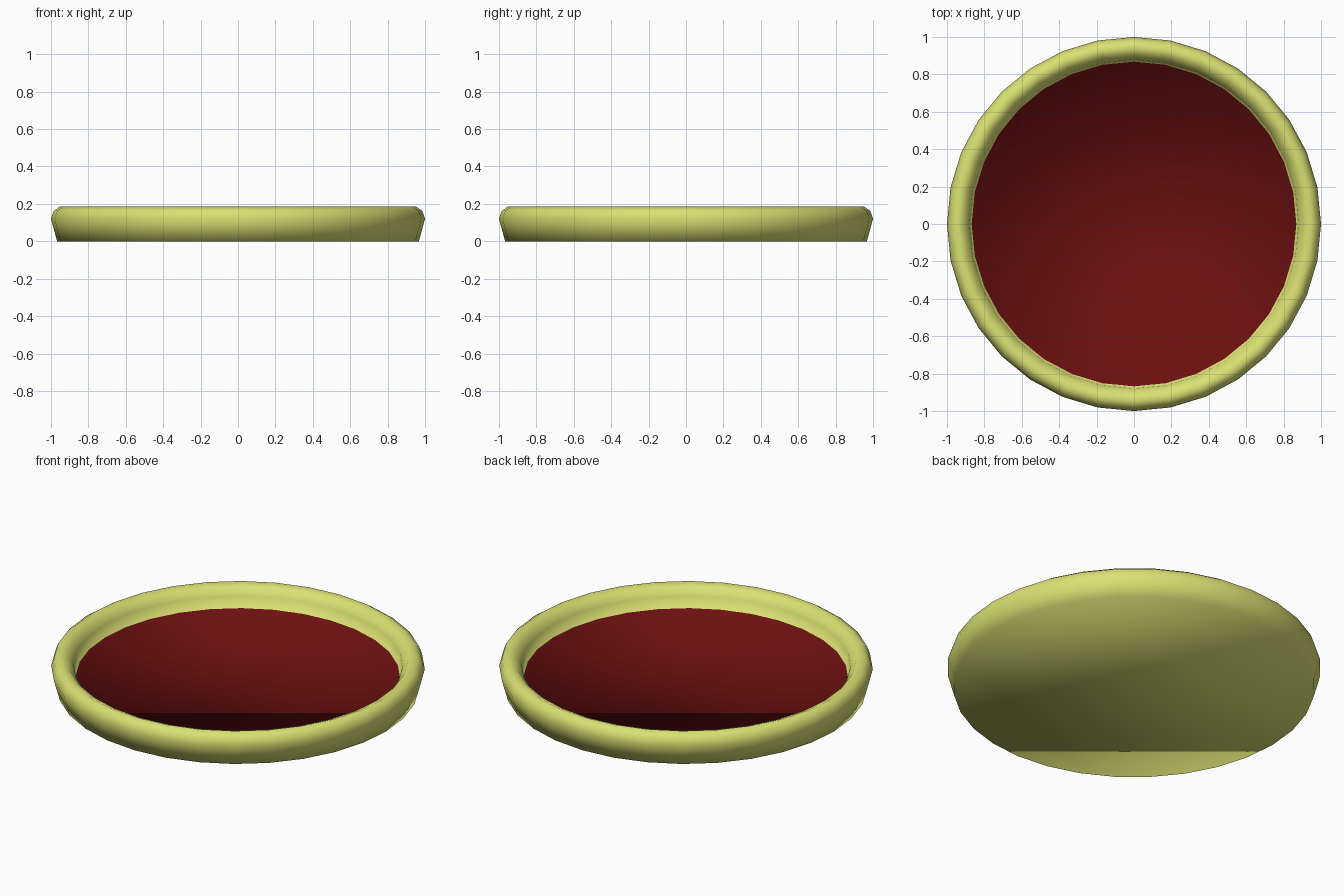
import bpy, bmesh, math

if "Cube" in bpy.data.objects:
    bpy.data.objects.remove(bpy.data.objects["Cube"])

SIDES = 32
# Rim profile (radius, height): base edge, outer flank, rounded lip, inner flank
PROFILE = [(0.967, 0.0), (1.0, 0.12), (0.985, 0.163), (0.95, 0.187),
           (0.91, 0.17), (0.88, 0.13), (0.868, 0.065)]


def material(name, rgb):
    mat = bpy.data.materials.new(name)
    mat.diffuse_color = (*rgb, 1.0)
    mat.use_nodes = True
    mat.node_tree.nodes["Principled BSDF"].inputs["Base Color"].default_value = mat.diffuse_color
    return mat


mesh = bpy.data.meshes.new("shallow_dish")
dish = bpy.data.objects.new("shallow_dish", mesh)
bpy.context.collection.objects.link(dish)
mesh.materials.append(material("yellow green", (0.70, 0.75, 0.17)))
mesh.materials.append(material("dark red", (0.15, 0.005, 0.005)))

bm = bmesh.new()
rings = [[bm.verts.new((r * math.cos(math.tau * i / SIDES),
                        r * math.sin(math.tau * i / SIDES), z))
          for i in range(SIDES)] for r, z in PROFILE]

# Rim walls
for low, high in zip(rings, rings[1:]):
    for i in range(SIDES):
        j = (i + 1) % SIDES
        bm.faces.new((low[i], low[j], high[j], high[i]))

# Flat underside and red dish floor
bm.faces.new(rings[0][::-1])
bm.faces.new(rings[-1]).material_index = 1

# Smooth shading all over
for face in bm.faces:
    face.smooth = True
bm.to_mesh(mesh)
bm.free()
